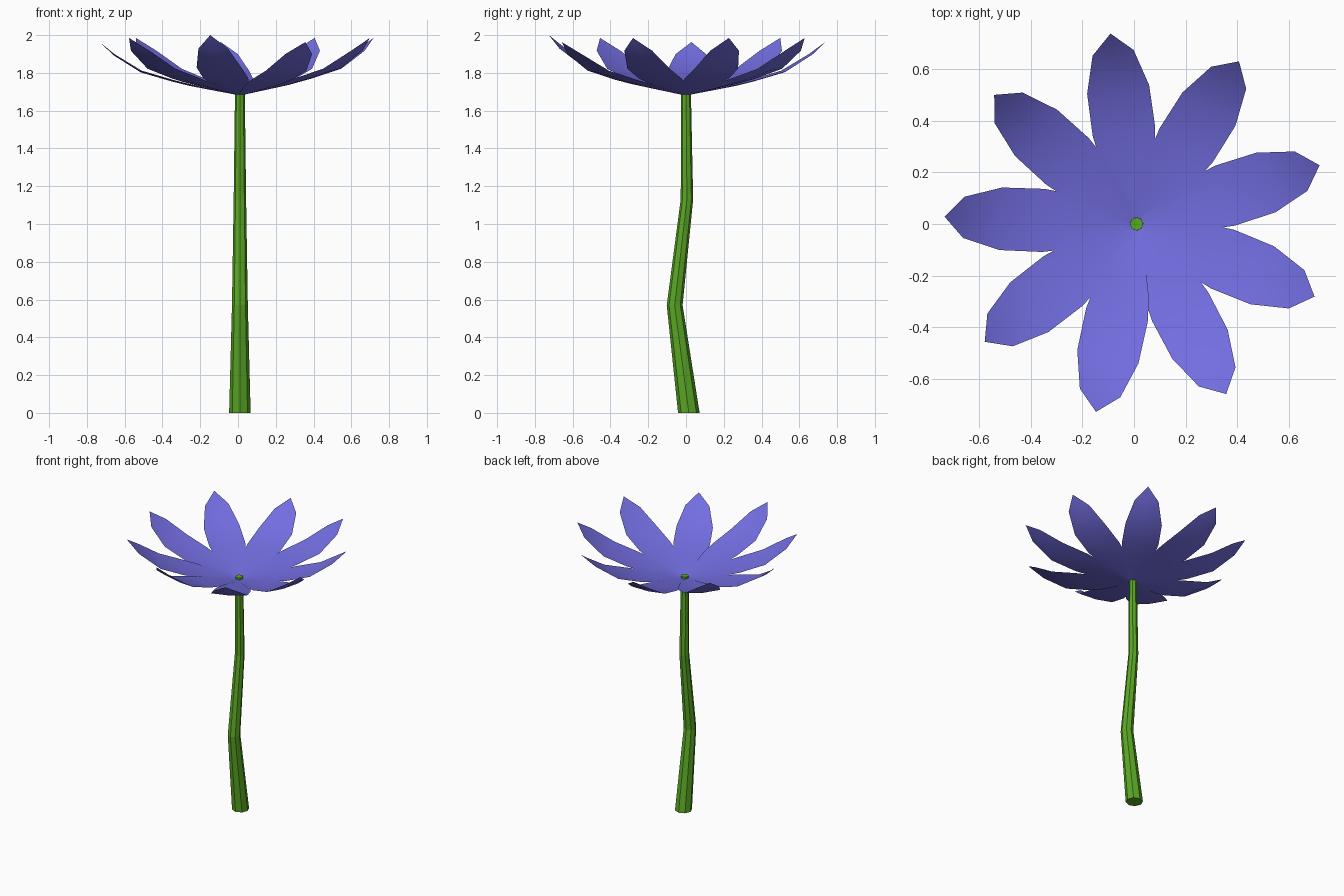
import bpy
import bmesh
from math import sin, cos, pi, radians

cube = bpy.data.objects.get("Cube")
if cube:
    bpy.data.objects.remove(cube)

CENTRE_X = 0.01
PETAL_BASE = 1.68


def material(name, rgb):
    mat = bpy.data.materials.new(name)
    mat.use_nodes = True
    mat.diffuse_color = (*rgb, 1)
    mat.node_tree.nodes["Principled BSDF"].inputs["Base Color"].default_value = (*rgb, 1)
    return mat


def add_object(name, bm, mat, smooth):
    mesh = bpy.data.meshes.new(name)
    for face in bm.faces:
        face.smooth = smooth
    bm.to_mesh(mesh)
    bm.free()
    mesh.materials.append(mat)
    obj = bpy.data.objects.new(name, mesh)
    bpy.context.collection.objects.link(obj)
    return obj


violet = material("violet petal", (0.17, 0.155, 0.75))
green = material("leaf green", (0.105, 0.39, 0.018))

# Stem: tapered octagonal tube with two bends, rings are (y, z, radius)
bm = bmesh.new()
rings = []
for y, z, r in [(0.015, 0, 0.057), (-0.06, 0.57, 0.042), (0.005, 1.13, 0.033), (0, 1.7, 0.026)]:
    rings.append([bm.verts.new((CENTRE_X + r * cos(i * pi / 4), y + r * sin(i * pi / 4), z))
                  for i in range(8)])
for low, high in zip(rings, rings[1:]):
    for i in range(8):
        j = (i + 1) % 8
        bm.faces.new((low[i], low[j], high[j], high[i]))
bm.faces.new(rings[0][::-1])
bm.faces.new(rings[-1])
add_object("stem", bm, green, False)

# Petal outline: (distance out, half width, rise, centre dip), ending in a point
OUTLINE = [(0.005, 0.015, 0.002, 0), (0.15, 0.067, 0.037, 0.006), (0.27, 0.107, 0.066, 0.01),
           (0.36, 0.122, 0.09, 0.01), (0.525, 0.121, 0.142, 0.01), (0.668, 0.08, 0.237, 0.008)]
TIP_OUT, TIP_RISE = 0.743, 0.305


def petal(name, angle, tip_height):
    bm = bmesh.new()
    lift = (tip_height - PETAL_BASE) / TIP_RISE

    def point(u, v, rise):
        return bm.verts.new((CENTRE_X + u * cos(angle) - v * sin(angle),
                             u * sin(angle) + v * cos(angle), PETAL_BASE + rise * lift))

    rows = [[point(u, -w, h), point(u, 0, h - dip), point(u, w, h)] for u, w, h, dip in OUTLINE]
    for a, b in zip(rows, rows[1:]):
        for i in range(2):
            bm.faces.new((a[i], b[i], b[i + 1], a[i + 1]))
    tip = point(TIP_OUT, 0, TIP_RISE)
    last = rows[-1]
    for i in range(2):
        bm.faces.new((last[i], tip, last[i + 1]))
    add_object(name, bm, violet, True)


# Ring of nine petals, a few pitched higher or lower than the rest
pitch = {2: 1.963, 4: 1.963, 6: 2.0, 7: 1.963}
for k in range(9):
    petal(f"petal_{k + 1}", radians(17.8 + 40 * k), pitch.get(k, 1.985))
